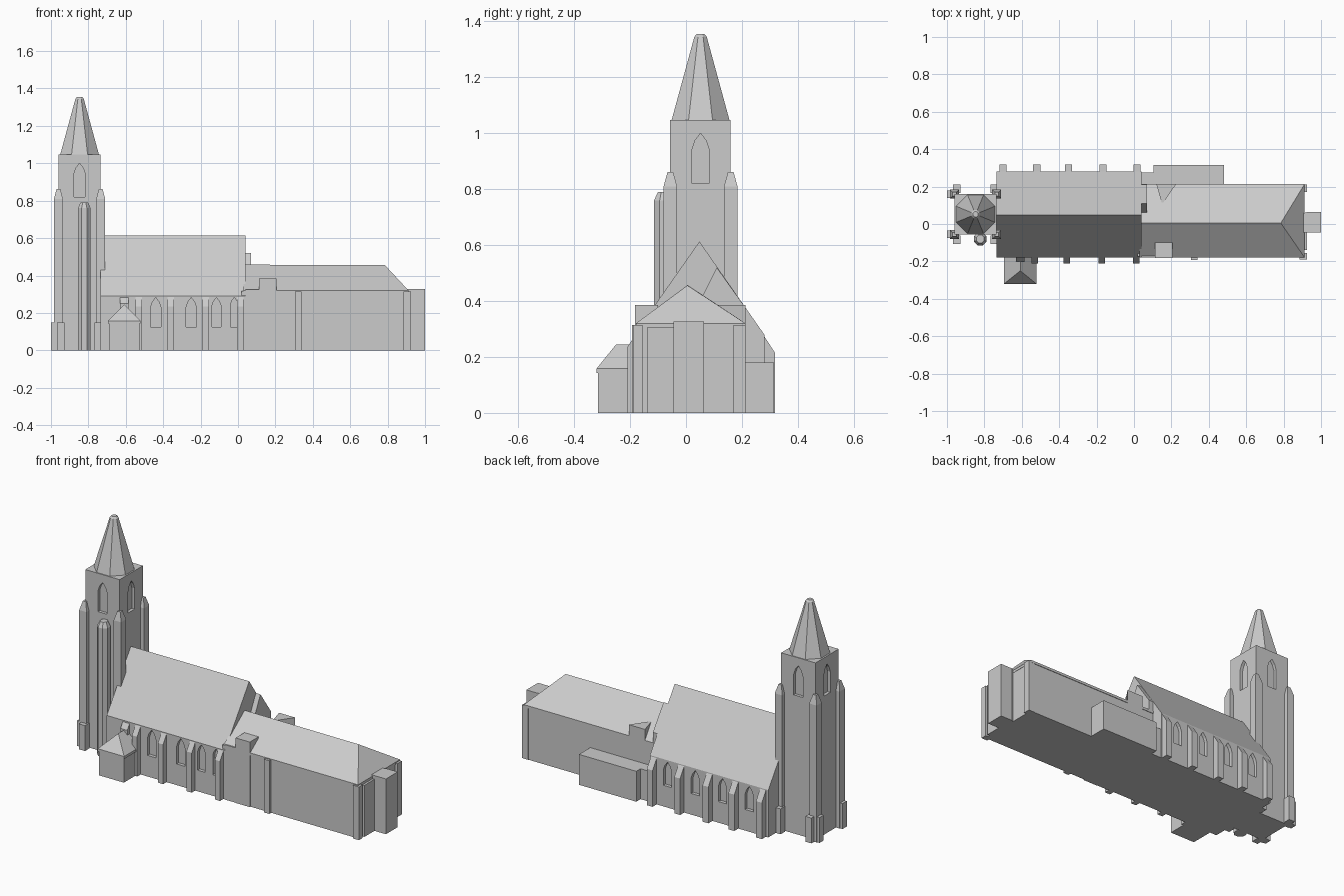
import bpy, bmesh, math
from mathutils import Vector

if "Cube" in bpy.data.objects:
    bpy.data.objects.remove(bpy.data.objects["Cube"])

stone = bpy.data.materials.new("grey stone")
stone.diffuse_color = (0.6, 0.6, 0.6, 1)
stone.use_nodes = True
stone.node_tree.nodes["Principled BSDF"].inputs["Base Color"].default_value = stone.diffuse_color


def loft(name, rings):
    """Closed solid through rings of equal point count."""
    bm = bmesh.new()
    vs = [[bm.verts.new(p) for p in r] for r in rings]
    n = len(rings[0])
    for a, b in zip(vs, vs[1:]):
        for i in range(n):
            j = (i + 1) % n
            bm.faces.new((a[i], a[j], b[j], b[i]))
    bm.faces.new(vs[0][::-1])
    bm.faces.new(vs[-1])
    bmesh.ops.remove_doubles(bm, verts=bm.verts, dist=1e-5)
    bmesh.ops.recalc_face_normals(bm, faces=bm.faces)
    me = bpy.data.meshes.new(name)
    bm.to_mesh(me)
    bm.free()
    me.materials.append(stone)
    ob = bpy.data.objects.new(name, me)
    bpy.context.collection.objects.link(ob)
    return ob


def rect(x0, x1, y0, y1, z):
    return [(x0, y0, z), (x1, y0, z), (x1, y1, z), (x0, y1, z)]


def box(name, x0, x1, y0, y1, z1, z0=0.0):
    return loft(name, [rect(x0, x1, y0, y1, z0), rect(x0, x1, y0, y1, z1)])


def prism_x(name, pts, x0, x1):
    """Extrude a (y, z) profile along x."""
    return loft(name, [[(x, y, z) for y, z in pts] for x in (x0, x1)])


def prism_y(name, pts, y0, y1):
    """Extrude an (x, z) profile along y."""
    return loft(name, [[(x, y, z) for x, z in pts] for y in (y0, y1)])


def ngon(cx, cy, r, z, n=8):
    return [(cx + r * math.cos((i + .5) * math.tau / n),
             cy + r * math.sin((i + .5) * math.tau / n), z) for i in range(n)]


def lancet(c, w, z0, z1):
    """Pointed window outline around centre c."""
    h = w / 2
    s = z1 - w * 0.95
    return [(c - h, z0), (c + h, z0), (c + h, s), (c + h * .65, s + (z1 - s) * .55),
            (c, z1), (c - h * .65, s + (z1 - s) * .55), (c - h, s)]


def carve(ob, cutters):
    """Cut recesses out of a part, then drop the cutters."""
    for c in cutters:
        c.hide_render = True
        m = ob.modifiers.new("recess", 'BOOLEAN')
        m.operation, m.solver, m.object = 'DIFFERENCE', 'EXACT', c
    bpy.context.view_layer.update()
    dg = bpy.context.evaluated_depsgraph_get()
    me = bpy.data.meshes.new_from_object(ob.evaluated_get(dg))
    ob.modifiers.clear()
    ob.data = me
    for c in cutters:
        bpy.data.objects.remove(c)


# Tower with recessed belfry windows on all four sides
TX, TY = -0.847, 0.052
tx0, tx1, ty0, ty1 = -0.96, -0.735, -0.057, 0.16
tower = box("tower", tx0, tx1, ty0, ty1, 1.047)
wx, wy = lancet(TX, 0.06, 0.82, 1.0), lancet(TY, 0.06, 0.82, 1.0)
carve(tower, [prism_y("cut", wx, ty0 - .02, ty0 + .018),
              prism_y("cut", wx, ty1 - .018, ty1 + .02),
              prism_x("cut", wy, tx0 - .02, tx0 + .018),
              prism_x("cut", wy, tx1 - .018, tx1 + .02)])

# Octagonal spire with blunt tip
loft("spire", [ngon(TX, TY, 0.112, 1.047), ngon(TX, TY, 0.024, 1.345),
               ngon(TX, TY, 0.015, 1.355)])

# Corner buttresses with tapered tops, plus low stepped feet
for sx in (-1, 1):
    for sy in (-1, 1):
        cx, cy = TX + sx * 0.113, TY + sy * 0.108
        o = 0.024
        loft("tower_buttress", [rect(cx - o, cx + o, cy - o, cy + o, 0),
                                rect(cx - o, cx + o, cy - o, cy + o, 0.81),
                                rect(cx - .01, cx + .01, cy - .01, cy + .01, 0.862)])
        fx = cx - sx * 0.012
        fy = cy + sy * 0.028
        box("buttress_foot_side", fx - .02, fx + .02, fy - .022, fy + .022, 0.15)
        if sx < 0:
            box("buttress_foot_west", -1.0, -0.96, cy - .02, cy + .02, 0.15)

# Stair turret on the tower's south side
loft("stair_turret", [ngon(-0.822, -0.08, 0.037, 0), ngon(-0.822, -0.08, 0.037, 0.76),
                      ngon(-0.822, -0.08, 0.022, 0.79)])

# Nave: steep gabled body with lancet window recesses
NS, NN = -0.178, 0.28
nave = prism_x("nave", [(NS, 0), (NN, 0), (NN, 0.28), (0.048, 0.613), (NS, 0.29)],
               -0.735, 0.04)
cuts = [prism_y("cut", lancet(x, w, 0.125, 0.282), NS - .02, NS + .02)
        for x, w in ((-0.44, .055), (-0.25, .055), (-0.115, .05), (-0.02, .04))]
cuts += [prism_y("cut", lancet(x, .055, 0.125, 0.268), NN - .02, NN + .02)
         for x in (-0.61, -0.435, -0.257, -0.075)]
carve(nave, cuts)

# Nave wall buttresses with sloped caps
for x in (-0.7, -0.52, -0.35, -0.165, 0.015):
    prism_x("north_buttress", [(NN - .02, 0), (0.318, 0), (0.318, 0.215), (NN - .02, 0.305)],
            x - .019, x + .019)
for x in (-0.53, -0.36, -0.173, 0.012):
    prism_x("south_buttress", [(NS + .02, 0), (-0.21, 0), (-0.21, 0.235), (NS + .02, 0.315)],
            x - .017, x + .017)
prism_x("porch_side_buttress", [(NS + .02, 0), (-0.2, 0), (-0.2, 0.25), (NS + .02, 0.31)],
        -0.63, -0.585)

# Half gable behind the nave's east end
prism_x("east_half_gable", [(0.0, 0.3), (0.21, 0.3), (0.21, 0.38), (0.11, 0.52)],
        0.035, 0.07)

# South porch with hipped roof
box("porch_walls", -0.69, -0.527, -0.315, -0.17, 0.15)
loft("porch_roof", [rect(-0.695, -0.522, -0.32, -0.16, 0.143),
                    rect(-0.695, -0.522, -0.32, -0.16, 0.158),
                    [(-0.608, -0.25, 0.245), (-0.608, -0.25, 0.245),
                     (-0.608, -0.16, 0.245), (-0.608, -0.16, 0.245)]])

# Chancel walls and roof hipped at the east end
CS, CN = -0.175, 0.21
box("chancel_walls", 0.02, 0.91, CS, CN, 0.318)
r0, r1 = (0.03, 0.005, 0.458), (0.785, 0.005, 0.456)
loft("chancel_roof", [rect(0.03, 0.912, CS - .004, CN + .003, 0.305),
                      rect(0.03, 0.912, CS - .004, CN + .003, 0.32),
                      [r0, r1, r1, r0]])

# Raised blocks on both eaves near the nave
box("south_eave_block", 0.112, 0.205, -0.182, -0.1, 0.385)
box("south_low_block", 0.04, 0.112, -0.18, -0.13, 0.325)
tri = [(0.12, 0.213), (0.225, 0.213), (0.15, 0.105)]
loft("north_eave_block", [[(x, y, z) for x, y in tri] for z in (0.25, 0.385)])

# Chancel buttresses: one mid south, two at the east corners
box("chancel_buttress", 0.305, 0.34, -0.193, -0.16, 0.315)
for y0, y1, s in ((-0.19, -0.155, -1), (0.17, 0.212, 1)):
    box("east_corner_buttress", 0.885, 0.925, y0, y1, 0.315)

# East projection
loft("east_projection", [[(0.9, -0.045, z), (1.0, -0.045, z), (1.0, 0.065, z),
                          (0.93, 0.065, z), (0.9, 0.055, z)] for z in (0, 0.327)])
box("east_projection_base", 0.9, 0.925, -0.14, -0.045, 0.305)

# Flat-roofed north annex
box("north_annex", 0.105, 0.48, 0.19, 0.315, 0.18)
box("annex_link", 0.03, 0.11, 0.19, 0.275, 0.18)
